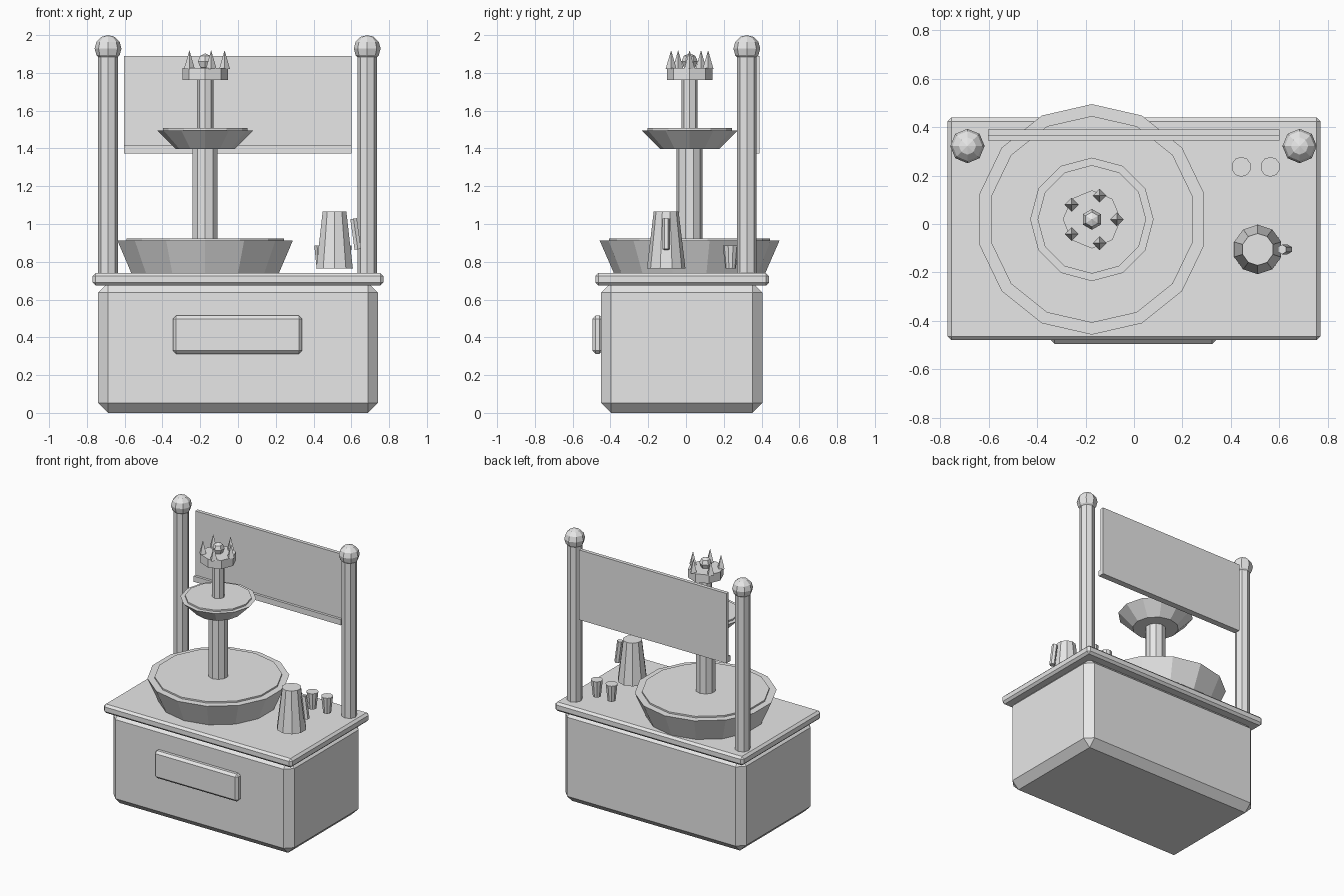
import bpy, bmesh, math
from mathutils import Matrix, Vector

cube = bpy.data.objects.get("Cube")
if cube:
    bpy.data.objects.remove(cube, do_unlink=True)

grey = bpy.data.materials.new("plain grey")
grey.use_nodes = True
grey.diffuse_color = (0.8, 0.8, 0.8, 1)
grey.node_tree.nodes["Principled BSDF"].inputs["Base Color"].default_value = (0.8, 0.8, 0.8, 1)


def finish(name, bm):
    bmesh.ops.recalc_face_normals(bm, faces=bm.faces)
    mesh = bpy.data.meshes.new(name)
    bm.to_mesh(mesh)
    bm.free()
    mesh.materials.append(grey)
    obj = bpy.data.objects.new(name, mesh)
    bpy.context.collection.objects.link(obj)
    return obj


def box(name, low, high, bevel=0):
    low, high = Vector(low), Vector(high)
    bm = bmesh.new()
    bmesh.ops.create_cube(bm, size=1, matrix=Matrix.Translation((low + high) / 2)
                          @ Matrix.Diagonal((*(high - low), 1)))
    if bevel:
        bmesh.ops.bevel(bm, geom=bm.edges[:], offset=bevel, segments=1, affect='EDGES')
    return finish(name, bm)


def lathe(name, x, y, profile, sides):
    """Faceted turned shape from (radius, height) pairs, first corner towards +y."""
    bm = bmesh.new()
    rings = []
    for r, z in profile:
        angles = [2 * math.pi * i / sides for i in range(sides)]
        rings.append([bm.verts.new((x + r * math.sin(a), y + r * math.cos(a), z)) for a in angles])
    for lower, upper in zip(rings, rings[1:]):
        for i in range(sides):
            j = (i + 1) % sides
            bm.faces.new((lower[i], lower[j], upper[j], upper[i]))
    bm.faces.new(rings[0])
    bm.faces.new(rings[-1])
    bmesh.ops.remove_doubles(bm, verts=bm.verts, dist=0.0001)
    return finish(name, bm)


def ball(name, centre, radius, segments, rings):
    bm = bmesh.new()
    bmesh.ops.create_uvsphere(bm, u_segments=segments, v_segments=rings, radius=radius,
                              matrix=Matrix.Translation(centre))
    return finish(name, bm)


# Cabinet, counter and front plaque
box("cabinet", (-0.74, -0.45, 0), (0.74, 0.405, 0.69), 0.053)
box("counter", (-0.77, -0.48, 0.674), (0.77, 0.44, 0.74), 0.016)
box("front_plaque", (-0.345, -0.495, 0.313), (0.34, -0.44, 0.515), 0.017)

# Posts with ball finials
for side, x in (("right", -0.688), ("left", 0.684)):
    lathe(side + "_post", x, 0.322, [(0.052, 0.72), (0.052, 1.9)], 8)
    ball(side + "_finial", (x, 0.322, 1.929), 0.071, 8, 6)

# Back board with its lower ledge
box("back_board", (-0.603, 0.363, 1.374), (0.6, 0.39, 1.89))
box("board_ledge", (-0.603, 0.344, 1.374), (0.6, 0.364, 1.416))

# Two-tier fountain
fx, fy = -0.174, 0.019
lathe("large_basin", fx, fy, [(0.4, 0.738), (0.476, 0.912), (0.427, 0.912), (0.427, 0.923)], 14)
lathe("lower_stem", fx, fy, [(0.069, 0.9), (0.069, 1.41)], 10)
lathe("small_basin", fx, fy, [(0.156, 1.397), (0.255, 1.496), (0.224, 1.496), (0.224, 1.507)], 12)
lathe("upper_stem", fx, fy, [(0.043, 1.49), (0.043, 1.78)], 8)

# Crown on top of the fountain
lathe("crown_band", fx, fy, [(0.12, 1.762), (0.12, 1.825)], 8)
for i in range(5):
    a = math.tau * i / 5
    lathe(f"crown_spike_{i + 1}", fx + 0.103 * math.cos(a), fy + 0.103 * math.sin(a),
          [(0.029, 1.82), (0, 1.92)], 4)
ball("crown_knob", (fx, fy, 1.86), 0.043, 6, 4)

# Pitcher with a leaning handle
lathe("pitcher", 0.511, -0.105, [(0.102, 0.764), (0.066, 1.066)], 10)
handle = lathe("pitcher_handle", 0, 0, [(0.02, -0.082), (0.02, 0.082)], 6)
handle.location = (0.623, -0.105, 0.947)
handle.rotation_euler.y = math.radians(-8)

# Cups
for i, x in enumerate((0.443, 0.563)):
    lathe(f"cup_{i + 1}", x, 0.236, [(0.028, 0.764), (0.041, 0.885)], 10)
